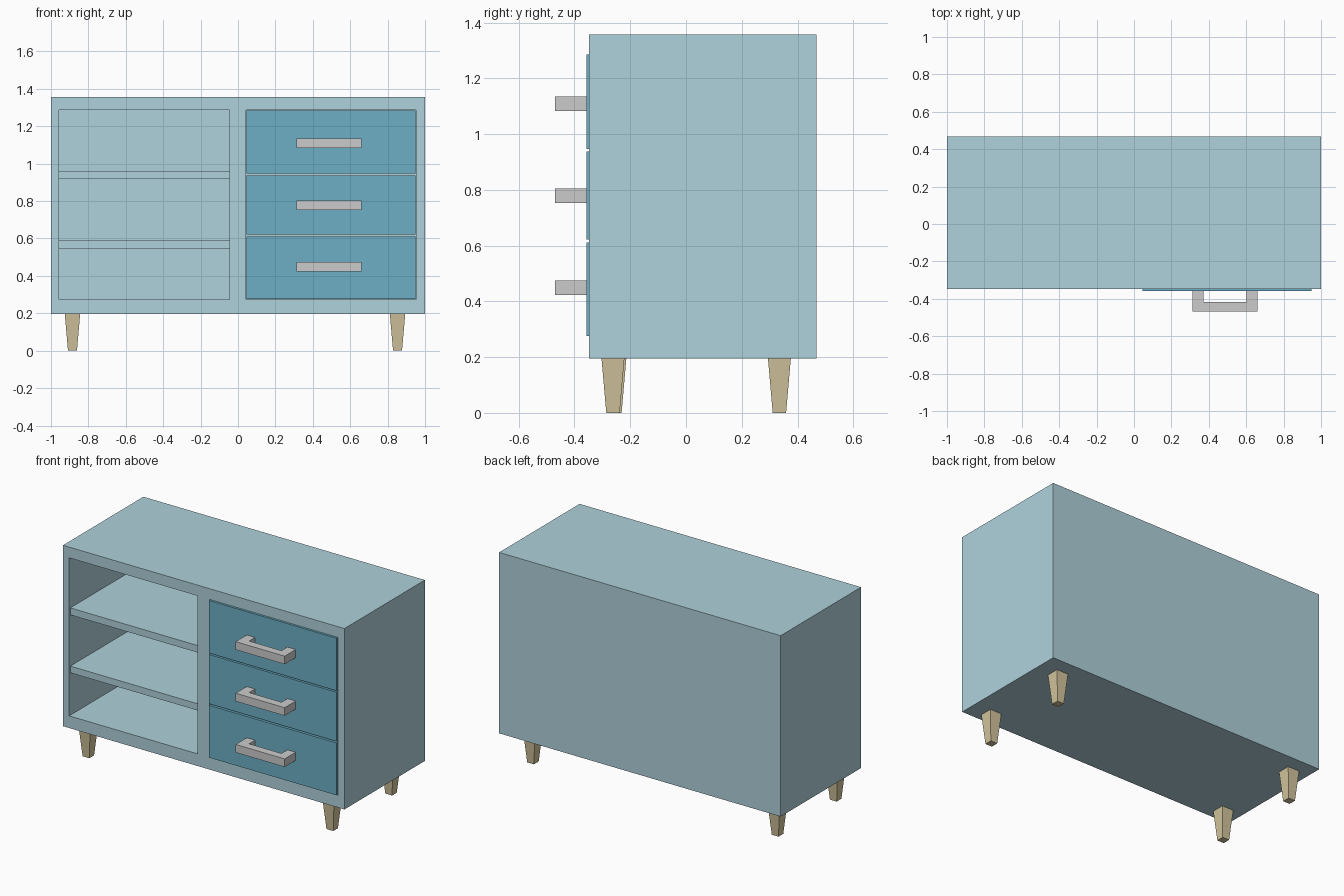
import bpy, bmesh
from mathutils import Vector

if "Cube" in bpy.data.objects:
    bpy.data.objects.remove(bpy.data.objects["Cube"])


def material(name, rgb):
    m = bpy.data.materials.new(name)
    m.diffuse_color = (*rgb, 1)
    m.use_nodes = True
    m.node_tree.nodes["Principled BSDF"].inputs["Base Color"].default_value = m.diffuse_color
    return m


def finish(name, bm, mat, location=(0, 0, 0)):
    bmesh.ops.recalc_face_normals(bm, faces=bm.faces)
    mesh = bpy.data.meshes.new(name)
    bm.to_mesh(mesh)
    bm.free()
    if mat:
        mesh.materials.append(mat)
    ob = bpy.data.objects.new(name, mesh)
    ob.location = location
    bpy.context.collection.objects.link(ob)
    return ob


def box(name, lo, hi, mat=None):
    """Box between two opposite corners."""
    lo, hi = Vector(lo), Vector(hi)
    bm = bmesh.new()
    bmesh.ops.create_cube(bm, size=1)
    bmesh.ops.scale(bm, vec=hi - lo, verts=bm.verts)
    return finish(name, bm, mat, (lo + hi) / 2)


def leg(name, x, y):
    """Square leg tapering towards the floor."""
    bm = bmesh.new()
    bmesh.ops.create_cube(bm, size=1)
    for v in bm.verts:
        half = 0.041 if v.co.z > 0 else 0.024
        v.co = ((half if v.co.x > 0 else -half),
                (half if v.co.y > 0 else -half),
                (BOTTOM if v.co.z > 0 else 0))
    return finish(name, bm, wood, (x, y, 0))


def handle(name, x, z, half_height):
    """Square U-shaped pull, extruded upwards from its plan outline."""
    w, i, front, bar, back = 0.174, 0.115, -0.469, -0.417, -0.356
    outline = [(-w, back), (-w, front), (w, front), (w, back),
               (i, back), (i, bar), (-i, bar), (-i, back)]
    bm = bmesh.new()
    face = bm.faces.new([bm.verts.new((px, py, -half_height)) for px, py in outline])
    ext = bmesh.ops.extrude_face_region(bm, geom=[face])
    top = [g for g in ext["geom"] if isinstance(g, bmesh.types.BMVert)]
    bmesh.ops.translate(bm, verts=top, vec=(0, 0, 2 * half_height))
    return finish(name, bm, None, (x, 0, z))


pale_blue = material("pale_blue", (0.43, 0.64, 0.71))
teal = material("teal", (0.15, 0.43, 0.55))
wood = material("light_wood", (0.64, 0.55, 0.33))

BOTTOM, TOP, FRONT, BACK = 0.195, 1.357, -0.348, 0.468

# Cabinet with a shelf bay on the left and a drawer bay on the right
cabinet = box("cabinet", (-1, FRONT, BOTTOM), (1, BACK, TOP), pale_blue)
for side, x0, x1 in (("left", -0.956, -0.045), ("right", 0.042, 0.953)):
    cutter = box(side + "_bay_cutter", (x0, FRONT - 0.2, 0.273), (x1, 0.425, 1.288))
    cutter.hide_render = True
    cutter.hide_set(True)
    cut = cabinet.modifiers.new(side + "_bay", 'BOOLEAN')
    cut.operation = 'DIFFERENCE'
    cut.solver = 'EXACT'
    cut.object = cutter

# Open shelves
for name, z0, z1 in (("lower_shelf", 0.545, 0.588), ("upper_shelf", 0.917, 0.962)):
    box(name, (-0.956, FRONT + 0.012, z0), (-0.045, 0.425, z1), pale_blue)

# Drawers with their handles
drawers = (("bottom", 0.276, 0.612, 0.449), ("middle", 0.622, 0.938, 0.778),
           ("top", 0.947, 1.285, 1.109))
for name, z0, z1, hz in drawers:
    box(name + "_drawer", (0.045, -0.357, z0), (0.949, 0.40, z1), teal)
    handle(name + "_handle", 0.486, hz, 0.026)

# Legs
leg("front_left_leg", -0.885, -0.255)
leg("front_right_leg", 0.853, -0.262)
leg("back_left_leg", -0.885, 0.335)
leg("back_right_leg", 0.853, 0.335)
